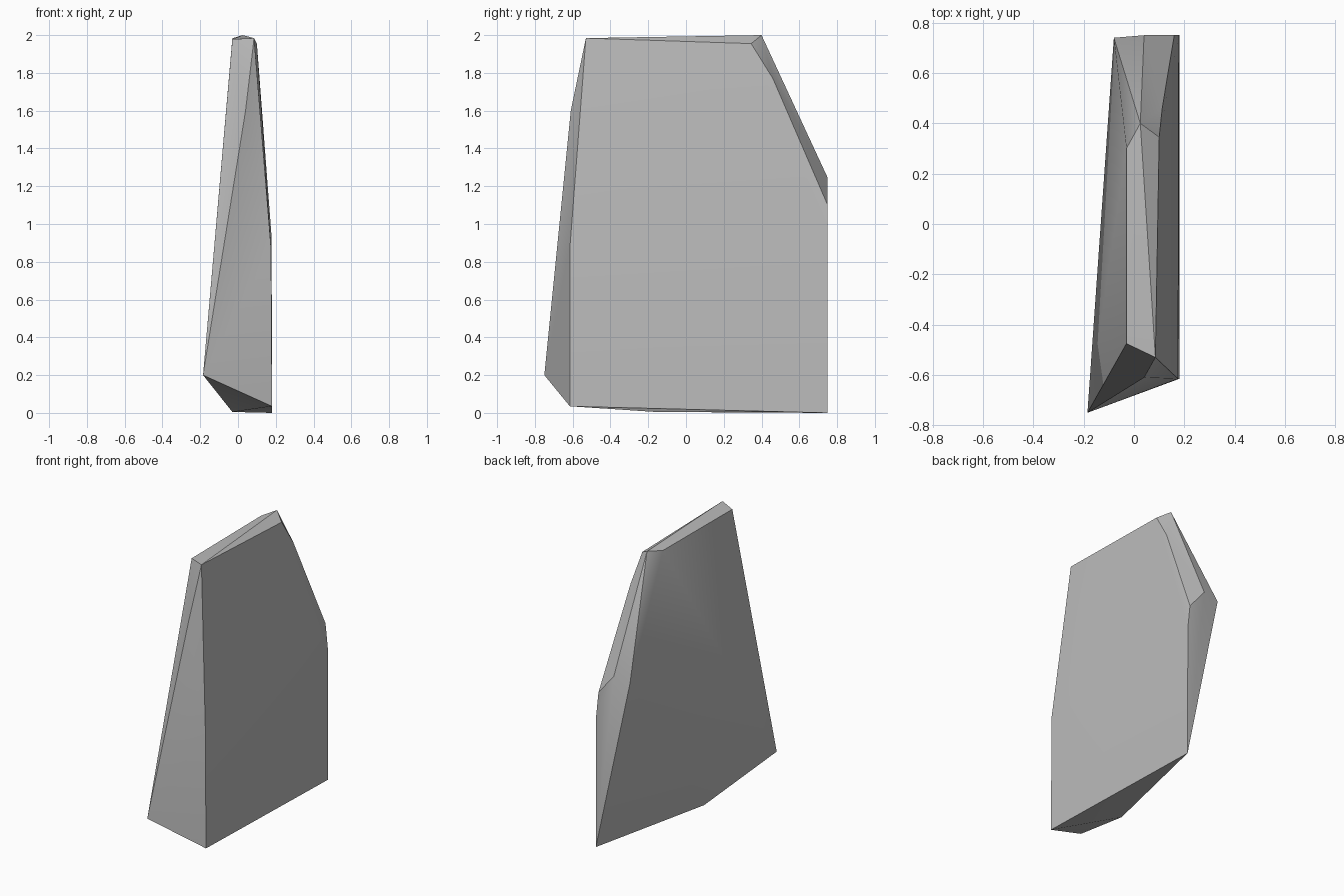
import bpy
import bmesh

old = bpy.data.objects.get("Cube")
if old:
    bpy.data.objects.remove(old, do_unlink=True)

# One plain stone colour
stone = bpy.data.materials.new("stone_grey")
stone.use_nodes = True
grey = (0.5, 0.5, 0.5, 1)
stone.diffuse_color = grey
bsdf = stone.node_tree.nodes["Principled BSDF"]
bsdf.inputs["Base Color"].default_value = grey
bsdf.inputs["Roughness"].default_value = 0.9

# Corners of the chipped slab
base = [(-0.185, -0.75, 0.2), (0.18, -0.615, 0.035), (0.18, 0.75, 0), (-0.03, -0.16, 0.005)]
waist = [(0.175, -0.615, 0.87), (0.178, 0.75, 0.93)]
back_chip = [(0.16, 0.75, 1.1), (0.04, 0.75, 1.245), (-0.08, 0.74, 1.225), (0.112, 0.46, 1.77)]
crown = [(0.04, -0.61, 1.6), (0.085, -0.53, 1.984), (-0.03, -0.475, 1.978),
         (-0.03, 0.3, 1.983), (0.025, 0.4, 2.0), (0.1, 0.345, 1.955)]

# Wrap the corners in a closed faceted shell
bm = bmesh.new()
for corner in base + waist + back_chip + crown:
    bm.verts.new(corner)
bmesh.ops.convex_hull(bm, input=bm.verts[:])
loose = [v for v in bm.verts if not v.link_faces]
bmesh.ops.delete(bm, geom=loose, context='VERTS')
bmesh.ops.recalc_face_normals(bm, faces=bm.faces[:])
mesh = bpy.data.meshes.new("rock_slab")
bm.to_mesh(mesh)
bm.free()
mesh.materials.append(stone)

rock = bpy.data.objects.new("rock_slab", mesh)
bpy.context.collection.objects.link(rock)
bpy.context.view_layer.objects.active = rock
rock.select_set(True)

# Soften gentle bends, keep chipped edges crisp
bpy.ops.object.shade_smooth_by_angle(angle=0.52)
